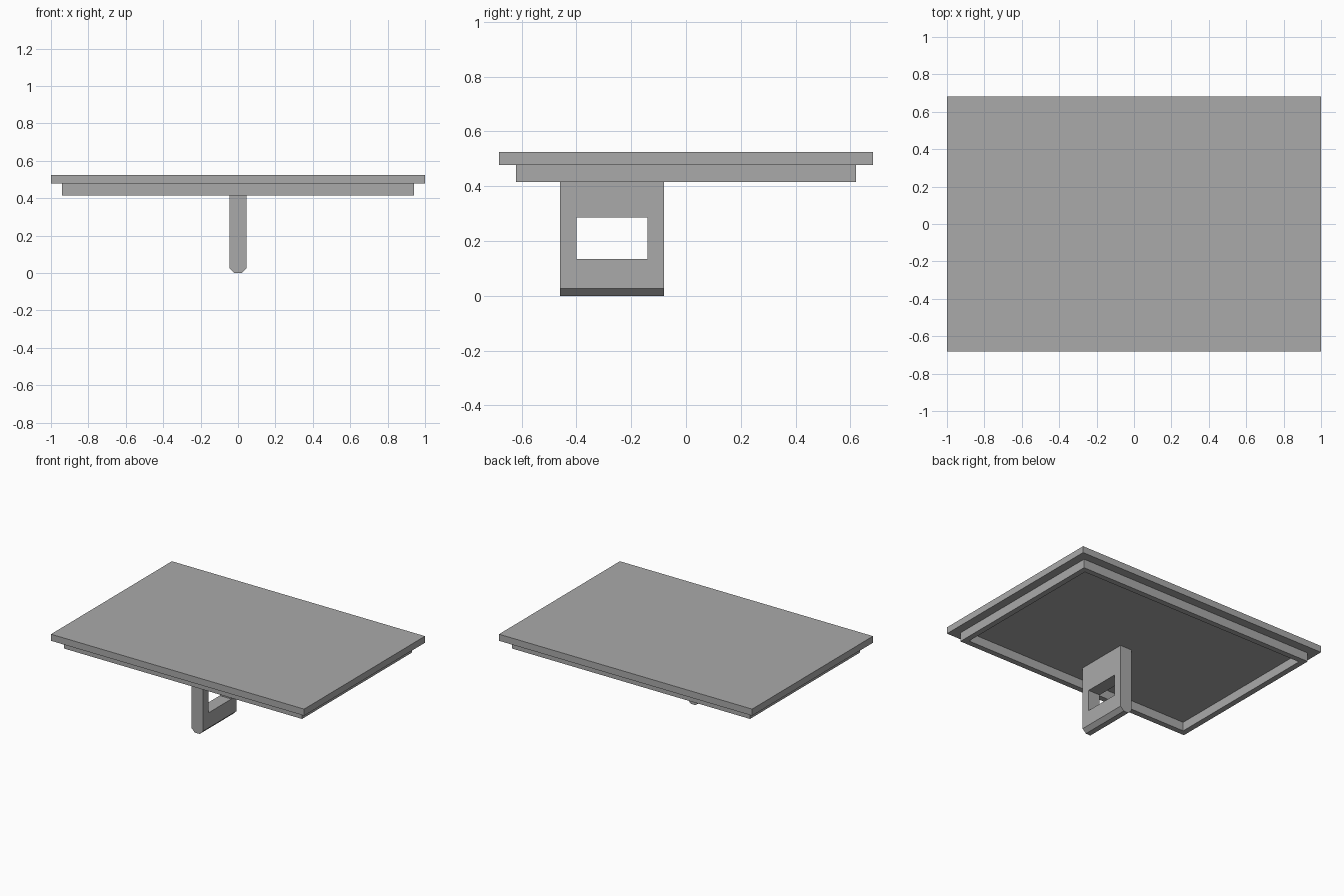
import bpy
import bmesh
from mathutils import Matrix, Vector

default = bpy.data.objects.get("Cube")
if default:
    bpy.data.objects.remove(default, do_unlink=True)

grey = bpy.data.materials.new("plain grey")
grey.use_nodes = True
COLOUR = (0.4, 0.4, 0.4, 1)
grey.diffuse_color = COLOUR
grey.node_tree.nodes["Principled BSDF"].inputs["Base Color"].default_value = COLOUR


def box(name, low, high, chamfer=None):
    """Box between two corners, with optional chamfer on its long bottom edges."""
    low, high = Vector(low), Vector(high)
    bm = bmesh.new()
    placing = Matrix.Translation((low + high) / 2) @ Matrix.Diagonal((*(high - low), 1))
    bmesh.ops.create_cube(bm, size=1, matrix=placing)
    if chamfer:
        edges = [e for e in bm.edges
                 if all(abs(v.co.z - low.z) < 1e-5 for v in e.verts)
                 and abs(e.verts[0].co.x - e.verts[1].co.x) < 1e-5]
        bmesh.ops.bevel(bm, geom=edges, offset=chamfer, segments=1, affect='EDGES')
    mesh = bpy.data.meshes.new(name)
    bm.to_mesh(mesh)
    bm.free()
    mesh.materials.append(grey)
    obj = bpy.data.objects.new(name, mesh)
    bpy.context.collection.objects.link(obj)
    return obj


def cut(obj, low, high):
    """Cut a box-shaped opening right through a part."""
    cutter = box("cutter", low, high)
    cutter.hide_render = True
    mod = obj.modifiers.new("opening", 'BOOLEAN')
    mod.operation = 'DIFFERENCE'
    mod.solver = 'EXACT'
    mod.object = cutter
    bpy.context.view_layer.objects.active = obj
    bpy.ops.object.modifier_apply(modifier=mod.name)
    bpy.data.objects.remove(cutter, do_unlink=True)


TOP, PLATE_BOTTOM, RIM_BOTTOM = 0.525, 0.478, 0.415
RIM_X, RIM_Y, RIM_WIDTH = 0.94, 0.62, 0.04

# Flat lid plate
box("lid_plate", (-1, -0.682, PLATE_BOTTOM), (1, 0.682, TOP))

# Hollow rim below the plate
rim = box("lower_rim", (-RIM_X, -RIM_Y, RIM_BOTTOM), (RIM_X, RIM_Y, PLATE_BOTTOM))
ix, iy = RIM_X - RIM_WIDTH, RIM_Y - RIM_WIDTH
cut(rim, (-ix, -iy, 0.3), (ix, iy, 0.6))

# Hanging handle with chamfered foot and a rectangular opening
handle = box("handle", (-0.046, -0.46, 0), (0.046, -0.08, PLATE_BOTTOM), chamfer=0.027)
cut(handle, (-0.2, -0.4, 0.135), (0.2, -0.14, 0.285))
